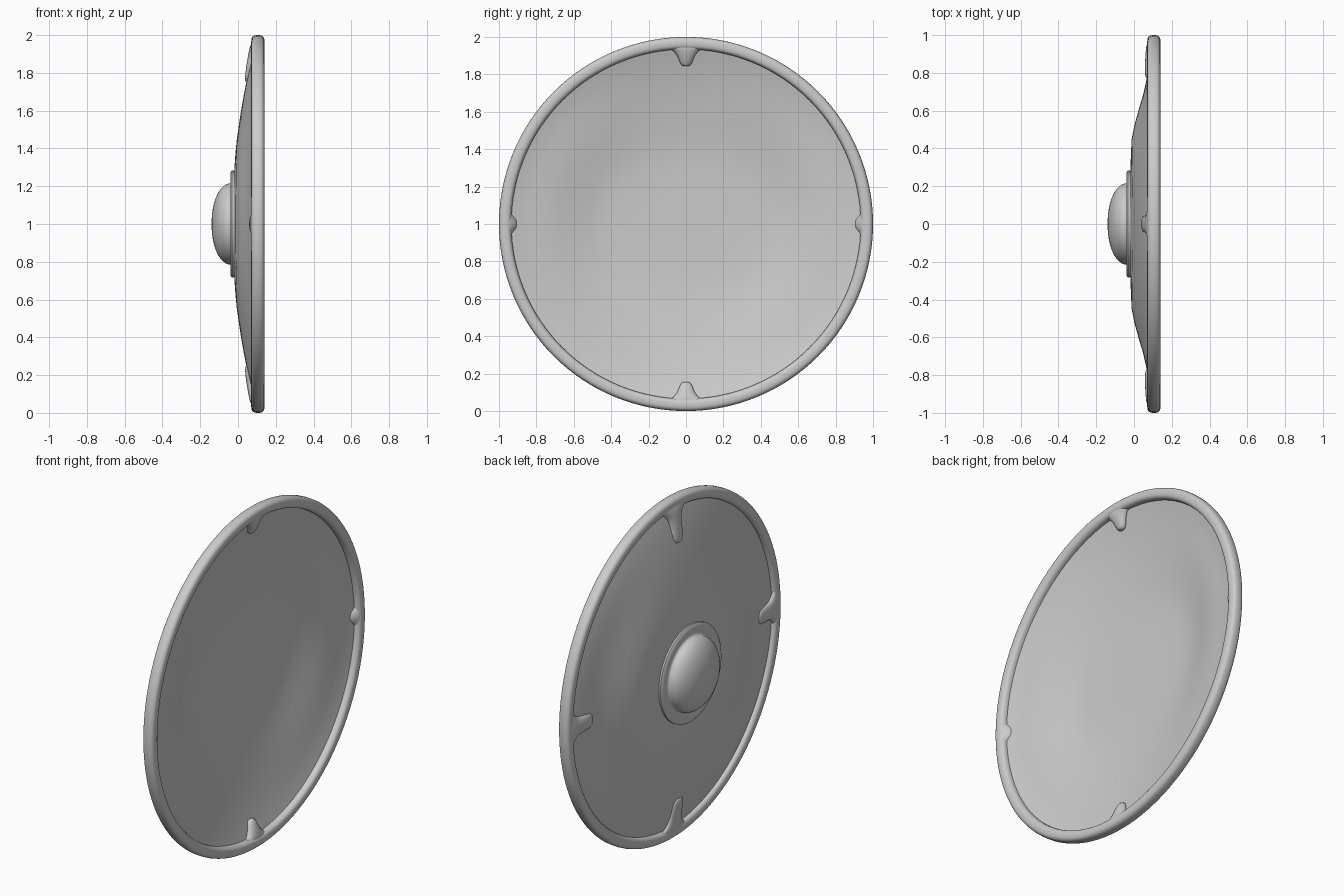
import bpy, bmesh, math
from mathutils import Matrix

if "Cube" in bpy.data.objects:
    bpy.data.objects.remove(bpy.data.objects["Cube"])

def finish(name, bm, angle=50):
    bmesh.ops.recalc_face_normals(bm, faces=bm.faces)
    me = bpy.data.meshes.new(name)
    bm.to_mesh(me)
    bm.free()
    ob = bpy.data.objects.new(name, me)
    bpy.context.collection.objects.link(ob)
    bpy.ops.object.select_all(action='DESELECT')
    bpy.context.view_layer.objects.active = ob
    ob.select_set(True)
    bpy.ops.object.shade_smooth_by_angle(angle=math.radians(angle))
    return ob

def revolve(name, profile, closed=False, steps=128):
    """Spin (radius, x) points about the x axis through z = 1."""
    bm = bmesh.new()
    vs = [bm.verts.new((x, 0, 1 + r)) for r, x in profile]
    es = [bm.edges.new(p) for p in zip(vs, vs[1:])]
    if closed:
        es.append(bm.edges.new((vs[-1], vs[0])))
    bmesh.ops.spin(bm, geom=vs + es, cent=(0, 0, 1), axis=(1, 0, 0),
                   angle=math.tau, steps=steps)
    bmesh.ops.remove_doubles(bm, verts=bm.verts, dist=0.0002)
    return finish(name, bm)

def clamp(name, stations, turn, back=1.0, sides=20):
    """Loft oval sections along the radius: (radius, half width, x, half depth).
    'back' scales the depth of the +x half."""
    bm = bmesh.new()
    rings = []
    for r, w, x, h in stations:
        ring = []
        for i in range(sides):
            a = math.tau * i / sides
            s = math.sin(a)
            ring.append(bm.verts.new((x + h * s * (back if s > 0 else 1), w * math.cos(a), r)))
        rings.append(ring)
    for a, b in zip(rings, rings[1:]):
        for i in range(sides):
            j = (i + 1) % sides
            bm.faces.new((a[i], a[j], b[j], b[i]))
    bm.faces.new(rings[0])
    bm.faces.new(rings[-1])
    bmesh.ops.transform(bm, verts=bm.verts,
                        matrix=Matrix.Translation((0, 0, 1)) @ Matrix.Rotation(turn, 4, 'X'))
    return finish(name, bm)

def side_bend(r):
    """Extra x offset of the board towards its left and right sides."""
    return .02 * math.exp(-((r - .73) / .13) ** 2) - .007 * math.exp(-((r - .46) / .08) ** 2)

# Dished shield board: a thin shell, bent more sharply left and right
outer = [(0, -.02), (.15, -.02), (.3, -.019), (.38, -.013), (.45, -.006), (.52, .004),
         (.6, .016), (.68, .03), (.76, .046), (.83, .063), (.89, .079), (.95, .098)]
inner = [(r, x + .01) for r, x in reversed(outer)]
board = revolve("board", outer + inner)
for v in board.data.vertices:
    r = math.hypot(v.co.y, v.co.z - 1)
    if r > .01:
        v.co.x += side_bend(r) * (v.co.y / r) ** 2

# Rounded metal rim
rim = []
for i in range(24):
    a = math.tau * i / 24
    c, s = math.cos(a), math.sin(a)
    rim.append((.967 + .033 * math.copysign(abs(c) ** .75, c),
                .105 + .035 * math.copysign(abs(s) ** .75, s)))
revolve("rim", rim, closed=True)

# Central boss: elliptical dome with a rolled flange
dome = [(.215 * math.sin(t * math.pi / 24) ** .95, -.04 - .1 * math.cos(t * math.pi / 24))
        for t in range(13)]
revolve("boss", dome + [(.222, -.034), (.238, -.034), (.255, -.04), (.272, -.04),
                        (.284, -.032), (.284, -.022), (.275, -.014)])

# Four clamps, each with an outer tongue and a shorter inner tongue
for k, place in enumerate(("top", "left", "bottom", "right")):
    turn = k * math.pi / 2
    upright = k % 2 == 0
    tip = .755 if upright else .775
    d = .957 - tip
    x0 = .046 if upright else .07
    clamp("outer_clamp_" + place,
          [(tip + d * t, w, x0 + (.093 - x0) * t, h) for t, w, h in (
              (0, .016, .005), (.03, .031, .010), (.12, .042, .014), (.35, .047, .02),
              (.55, .051, .023), (.72, .062, .025), (.84, .085, .026),
              (.92, .115, .025), (1, .15, .022))], turn, back=.25)
    tip = .845 if upright else .905
    d = .95 - tip
    clamp("inner_clamp_" + place,
          [(tip + d * t, w, x, h) for t, w, x, h in (
              (0, .016, .085, .014), (.08, .027, .087, .019), (.25, .036, .092, .022),
              (.5, .046, .099, .026), (.75, .065, .104, .028),
              (.9, .095, .107, .028), (1, .14, .108, .026))], turn)
